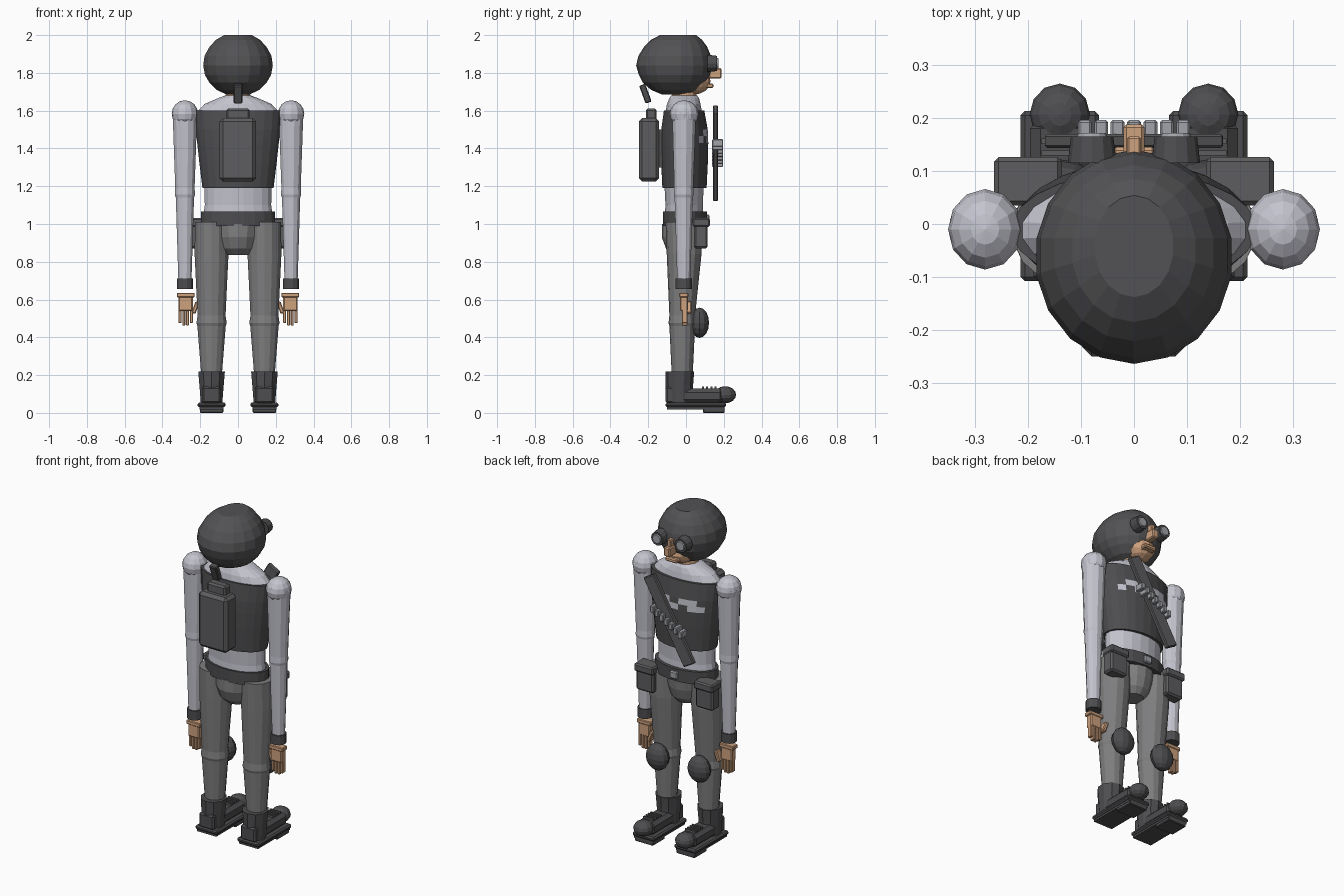
import bpy, bmesh, math
from mathutils import Matrix, Vector

if "Cube" in bpy.data.objects:
    bpy.data.objects.remove(bpy.data.objects["Cube"])


def material(name, r, g, b):
    m = bpy.data.materials.new(name)
    m.use_nodes = True
    m.diffuse_color = (r, g, b, 1)
    m.node_tree.nodes["Principled BSDF"].inputs["Base Color"].default_value = (r, g, b, 1)
    return m


HELMET = material("helmet grey", .085, .085, .09)
DARK = material("dark gear", .075, .075, .08)
PACK = material("pack grey", .11, .11, .115)
CLOTH = material("trouser grey", .21, .21, .215)
SHIRT = material("pale shirt", .55, .55, .62)
METAL = material("light metal", .36, .37, .40)
SKIN = material("skin", .62, .36, .21)


def finish(name, bm, *mats):
    bmesh.ops.recalc_face_normals(bm, faces=bm.faces)
    me = bpy.data.meshes.new(name)
    bm.to_mesh(me)
    bm.free()
    for m in mats:
        me.materials.append(m)
    ob = bpy.data.objects.new(name, me)
    bpy.context.collection.objects.link(ob)
    return ob


def loft(name, mat, rings, cx=0, sides=16, extra=None, rule=None):
    """Stack elliptical rings (z, rx, ry, cy) and cap both ends."""
    bm = bmesh.new()
    loops = []
    for z, rx, ry, cy in rings:
        angles = [2 * math.pi * (i + .5) / sides for i in range(sides)]
        loops.append([bm.verts.new((cx + rx * math.cos(a), cy + ry * math.sin(a), z)) for a in angles])
    for low, high in zip(loops, loops[1:]):
        for i in range(sides):
            j = (i + 1) % sides
            f = bm.faces.new((low[i], low[j], high[j], high[i]))
            if rule and rule(f.calc_center_median(), i):
                f.material_index = 1
    bm.faces.new(loops[0])
    bm.faces.new(loops[-1])
    return finish(name, bm, *([mat, extra] if extra else [mat]))


def box(name, mat, lo, hi, bevel=0, tilt=None):
    """Box between two corners, optionally turned about its own centre."""
    lo, hi = Vector(lo), Vector(hi)
    bm = bmesh.new()
    bmesh.ops.create_cube(bm, size=1, matrix=Matrix.Diagonal((*(hi - lo), 1)))
    if bevel:
        bmesh.ops.bevel(bm, geom=bm.edges[:], offset=bevel, segments=1, affect='EDGES')
    turn = Matrix.Rotation(tilt[0], 4, tilt[1]) if tilt else Matrix()
    bm.transform(Matrix.Translation((lo + hi) / 2) @ turn)
    return finish(name, bm, mat)


def ball(name, mat, centre, radii, u=12, v=8):
    bm = bmesh.new()
    bmesh.ops.create_uvsphere(bm, u_segments=u, v_segments=v, radius=1)
    bm.transform(Matrix.Translation(centre) @ Matrix.Diagonal((*radii, 1)))
    return finish(name, bm, mat)


def disc(name, mat, centre, r1, r2, depth):
    """Short cylinder or cone lying along y."""
    bm = bmesh.new()
    bmesh.ops.create_cone(bm, cap_ends=True, segments=12, radius1=r1, radius2=r2, depth=depth)
    bm.transform(Matrix.Translation(centre) @ Matrix.Rotation(-math.pi / 2, 4, 'X'))
    return finish(name, bm, mat)


# Head, helmet and face
loft("helmet", HELMET, [
    (1.685, .06, .075, -.05), (1.71, .115, .13, -.055), (1.75, .155, .17, -.06),
    (1.79, .178, .19, -.06), (1.84, .187, .202, -.062), (1.89, .18, .192, -.06),
    (1.94, .152, .166, -.055), (1.975, .118, .135, -.05), (2, .075, .096, -.042)], sides=18)
loft("neck", SKIN, [(1.64, .07, .07, -.01), (1.72, .065, .065, -.01)], sides=12)
ball("jaw", SKIN, (0, .04, 1.755), (.085, .09, .07))
box("nose", SKIN, (-.02, .12, 1.77), (.02, .188, 1.825), .006)
box("nose_bridge", SKIN, (-.013, .12, 1.81), (.013, .165, 1.865), .004)
box("mouth", SKIN, (-.04, .09, 1.72), (.04, .145, 1.745), .006)
box("helmet_tail", DARK, (-.024, -.232, 1.64), (.024, -.198, 1.74), .005, (.35, 'X'))
for s in (-1, 1):
    disc("goggle_frame", DARK, (s * .079, .14, 1.85), .046, .04, .05)
    disc("goggle_lens", METAL, (s * .079, .167, 1.85), .03, .026, .009)

# Torso, vest and belt
loft("shirt", SHIRT, [
    (1.02, .19, .105, -.01), (1.1, .178, .1, -.01), (1.2, .18, .105, -.01),
    (1.4, .195, .105, -.01), (1.59, .222, .098, -.012), (1.635, .18, .09, -.012),
    (1.665, .11, .08, -.01), (1.68, .07, .07, -.01)], sides=20)
loft("vest", DARK, [
    (1.19, .19, .118, -.008), (1.33, .207, .125, -.008), (1.43, .218, .127, -.008),
    (1.465, .221, .126, -.008), (1.5, .225, .124, -.008), (1.6, .232, .108, -.01)],
    sides=24, extra=SHIRT,
    rule=lambda c, i: c.y > .07 and 1.44 < c.z < 1.49 and (i + (c.z > 1.465)) % 3 != 0)
loft("belt", DARK, [(.99, .198, .118, -.006), (1.065, .198, .118, -.006)], sides=20)
box("buckle", METAL, (-.025, .1, 1.005), (.025, .125, 1.05), .006)
loft("pelvis", CLOTH, [
    (.835, .062, .06, -.01), (.87, .095, .092, -.014), (.93, .11, .112, -.016),
    (1.0, .118, .115, -.012)], sides=14)

# Backpack
box("backpack", PACK, (-.098, -.25, 1.225), (.096, -.142, 1.56), .018)
box("backpack_pocket", PACK, (-.062, -.213, 1.54), (.062, -.155, 1.612), .01)
box("backpack_mount", DARK, (-.07, -.16, 1.3), (.07, -.11, 1.5))

# Slanted chest strap with a row of cartridges
box("chest_strap", PACK, (-.04, .143, 1.103), (.04, .17, 1.647), .005, (math.radians(30), 'Y'))
for k in range(-3, 4):
    x, z = k * .031, 1.375 + k * .018
    box("cartridge", METAL, (x - .013, .138, z - .02), (x + .013, .196, z + .02), .004)

for s in (-1, 1):
    # Arm and cuff
    ax = s * .281
    ball("shoulder", SHIRT, (ax, -.01, 1.583), (.07, .076, .072))
    loft("arm", SHIRT, [
        (.70, .036, .036, -.012), (1.14, .05, .05, -.012), (1.155, .055, .054, -.012),
        (1.175, .054, .053, -.012), (1.19, .053, .052, -.012), (1.55, .066, .064, -.01),
        (1.59, .069, .07, -.01)], ax, 12)
    loft("cuff", DARK, [(.655, .044, .044, -.012), (.712, .044, .044, -.012)], ax, 12)

    # Hand
    hx = s * .277
    box("hand_base", SKIN, (hx - .047, -.036, .612), (hx + .047, .012, .636), .004)
    box("palm", SKIN, (hx - .038, -.032, .54), (hx + .038, .01, .618), .006)
    for k in range(4):
        fx = hx + (k - 1.5) * .02
        tip = .463 if k in (1, 2) else .475
        box("finger", SKIN, (fx - .008, -.022, tip), (fx + .008, .008, .55), .003)
    box("thumb", SKIN, (s * .225 - .011, -.012, .525), (s * .225 + .011, .03, .59), .005, (s * -.35, 'Y'))

    # Trouser leg and knee pad
    lx = s * .14
    loft("leg", CLOTH, [
        (.19, .055, .055, -.02), (.46, .077, .068, -.02), (.475, .082, .073, -.02),
        (.49, .08, .071, -.02), (.515, .076, .068, -.02), (.84, .092, .092, -.01),
        (1.01, .09, .098, -.01)], lx, 14)
    ball("knee_pad", DARK, (lx, .072, .477), (.072, .05, .08))

    # Belt pouch with flap
    px = s * .2
    box("pouch", PACK, (px - .058, .042, .87), (px + .058, .115, 1.01), .01)
    box("pouch_flap", PACK, (px - .064, .035, .985), (px + .064, .126, 1.032), .008)

    # Boot
    loft("boot_shaft", DARK, [(.055, .06, .07, -.035), (.15, .068, .073, -.035), (.218, .074, .076, -.033)], lx, 10)
    box("boot_heel", DARK, (lx - .05, -.108, .05), (lx + .05, -.02, .14), .01)
    box("boot_foot", DARK, (lx - .056, -.05, .05), (lx + .056, .2, .128), .02)
    ball("toe_cap", DARK, (lx, .207, .096), (.057, .058, .045))
    box("boot_welt", DARK, (lx - .074, -.108, .03), (lx + .074, .213, .055), .008)
    box("boot_sole", DARK, (lx - .064, -.1, .018), (lx + .064, .205, .032))
    box("boot_tread", DARK, (lx - .062, .09, 0), (lx + .062, .205, .022), .004)
    for k in range(4):
        y = .09 + k * .022
        box("lace", PACK, (lx - .035, y - .005, .125), (lx + .035, y + .005, .14))
